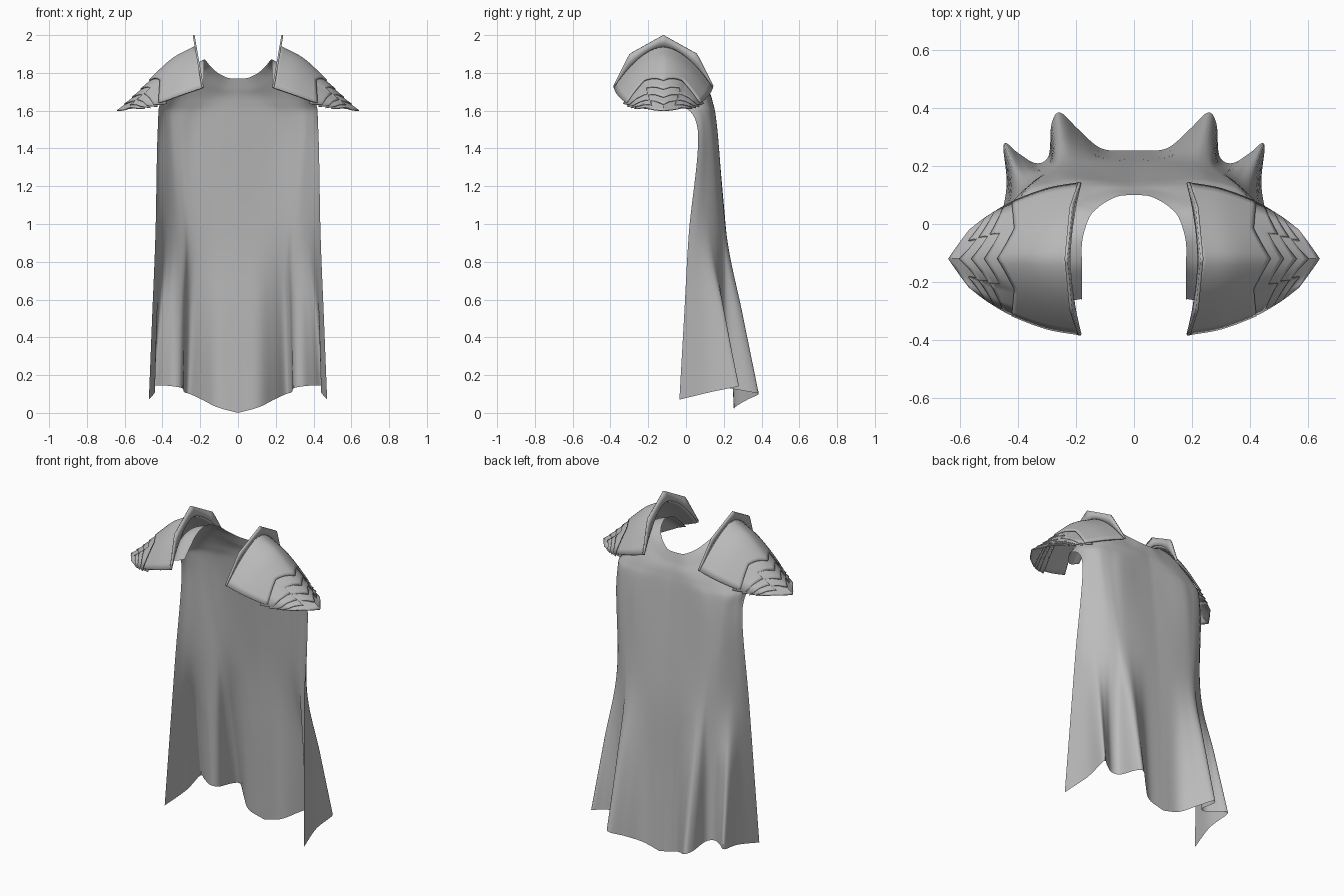
import bpy
import math
from mathutils import Vector

cube = bpy.data.objects.get("Cube")
if cube:
    bpy.data.objects.remove(cube, do_unlink=True)

grey = bpy.data.materials.new("plain grey")
grey.use_nodes = True
grey.diffuse_color = (0.5, 0.5, 0.5, 1)
grey.node_tree.nodes["Principled BSDF"].inputs["Base Color"].default_value = (0.5, 0.5, 0.5, 1)


def spline(points, u):
    """Smooth curve through the points, u from 0 to 1."""
    last = len(points) - 1
    pos = min(max(u, 0), 1) * last
    i = min(int(pos), last - 1)
    f = pos - i
    b, c = points[i], points[i + 1]
    a = points[i - 1] if i else b * 2 - c
    d = points[i + 2] if i + 2 <= last else c * 2 - b
    return b + (c - a) * (f / 2) + (a * 2 - b * 5 + c * 4 - d) * (f * f / 2) \
        + (b * 3 - a - c * 3 + d) * (f ** 3 / 2)


def sheet(name, rows, thickness=0, mirror_merge=False, sharp=35):
    """Surface through rows of points, mirrored to the other side."""
    n = len(rows[0])
    faces = [(r * n + c, r * n + c + 1, (r + 1) * n + c + 1, (r + 1) * n + c)
             for r in range(len(rows) - 1) for c in range(n - 1)]
    mesh = bpy.data.meshes.new(name)
    mesh.from_pydata([p for row in rows for p in row], [], faces)
    mesh.materials.append(grey)
    obj = bpy.data.objects.new(name, mesh)
    bpy.context.collection.objects.link(obj)
    if thickness:
        solid = obj.modifiers.new("thickness", "SOLIDIFY")
        solid.thickness = thickness
        solid.offset = 0
    mirror = obj.modifiers.new("mirror", "MIRROR")
    mirror.use_mirror_merge = mirror_merge
    bpy.ops.object.select_all(action="DESELECT")
    obj.select_set(True)
    bpy.context.view_layer.objects.active = obj
    bpy.ops.object.shade_smooth_by_angle(angle=math.radians(sharp))
    return obj


def vectors(points):
    return [Vector(p) for p in points]


def level(z, points):
    return [Vector((x, y, z)) for x, y in points]


# Cape: half cross-sections from the middle of the back to the front edge
neck = vectors([(0, .1, 1.77), (.05, .097, 1.773), (.09, .08, 1.79), (.12, .06, 1.81),
                (.15, .03, 1.84), (.17, -.02, 1.865), (.18, -.07, 1.87),
                (.18, -.14, 1.85), (.18, -.2, 1.8), (.18, -.26, 1.74)])
shoulder = vectors([(0, .115, 1.72), (.07, .115, 1.72), (.13, .1, 1.74), (.18, .08, 1.77),
                    (.23, .06, 1.79), (.27, .02, 1.8), (.29, -.04, 1.81),
                    (.29, -.12, 1.8), (.28, -.19, 1.76), (.26, -.25, 1.71)])
blade = level(1.65, [(0, .135), (.09, .14), (.16, .14), (.22, .135), (.28, .125),
                     (.33, .11), (.365, .085), (.39, .05), (.405, 0), (.4, -.07)])
back = level(1.5, [(0, .155), (.1, .16), (.18, .165), (.24, .165), (.29, .155), (.32, .148),
                   (.35, .138), (.37, .124), (.39, .105), (.41, .085), (.425, .062)])
waist = level(.95, [(0, .21), (.1, .213), (.17, .214), (.225, .213), (.26, .206), (.285, .192),
                    (.32, .172), (.355, .146), (.39, .11), (.42, .06), (.437, .015)])
hem = vectors([(0, .254, 0), (.11, .26, .03), (.19, .325, .07), (.255, .385, .1),
               (.285, .345, .11), (.295, .235, .13), (.34, .21, .14), (.4, .245, .145),
               (.45, .275, .14), (.44, .13, .11), (.472, -.035, .07)])
thigh = [a.lerp(b, .5) for a, b in zip(waist, hem)]

sections = [neck, shoulder, blade, back, waist, thigh, hem]
across, down = 60, 60
cape_rows = []
for r in range(down + 1):
    row = [spline([spline(s, c / across) for s in sections], r / down)
           for c in range(across + 1)]
    row[0].x = 0
    cape_rows.append(row)
sheet("cape", cape_rows, mirror_merge=True, sharp=60)

# Shoulder guard: crest line and edge line, edge y is the half width
crest = vectors([(.23, 0, 1.935), (.34, 0, 1.877), (.44, 0, 1.788), (.545, 0, 1.685), (.64, 0, 1.6)])
edge = vectors([(.19, .26, 1.72), (.3, .24, 1.682), (.42, .195, 1.64),
                (.5, .15, 1.625), (.57, .1, 1.615)])
middle_y = -.12


def guard_point(s, t, drop=0):
    """s runs outwards from the neck, t from the front edge to the back edge."""
    top, low = spline(crest, s), spline(edge, s)
    bulge = 1 - abs(t) ** 1.8
    return Vector((low.x + (top.x - low.x) * (1 - abs(t)),
                   middle_y + low.y * t,
                   low.z + (top.z - low.z) * bulge - drop))


def guard_end(t):
    """Outer border of the main plate, with a notch that shows the scales."""
    t = abs(t)
    return .57 - .23 * t if t < .5 else .455 + .09 * (t - .5)


steps = [k / 12 - 1 for k in range(25)]
sheet("shoulder_guard", [[guard_point(guard_end(t) * k / 14, t) for t in steps]
                         for k in range(15)], .01)

# Overlapping scales with saw-toothed ends, each tucked under the one above
scale_steps = [-1, -.8, -.6, -.51, -.49, -.25, 0, .25, .49, .51, .6, .8, 1]
for i, tip in enumerate([.68, .79, .9, 1]):
    tooth = .2 if tip < 1 else 0
    rows = []
    for k in range(7):
        row = []
        for t in scale_steps:
            start = tip - .27
            end = tip - tooth * (abs(t) if abs(t) < .5 else abs(t) - .5)
            row.append(guard_point(start + (end - start) * k / 6, t, .016 * (1 - k / 6)))
        rows.append(row)
    sheet(f"guard_scale_{i + 1}", rows, .006)

# Raised collar along the inner rim of the guard
collar_rows = [[], []]
for t in [k / 18 - 1 for k in range(37)]:
    rim = guard_point(0, t)
    off = abs(t) * .265
    height = 2 - off / .18 * .1 if off < .18 else 1.9 - (off - .18) / .085 * .17
    for row, y, z in ((collar_rows[0], rim.y, rim.z),
                      (collar_rows[1], middle_y + t * .265, height)):
        row.append(Vector((.188 + .047 * (z - 1.73) / .27, y, z)))
sheet("guard_collar", collar_rows, .01)
